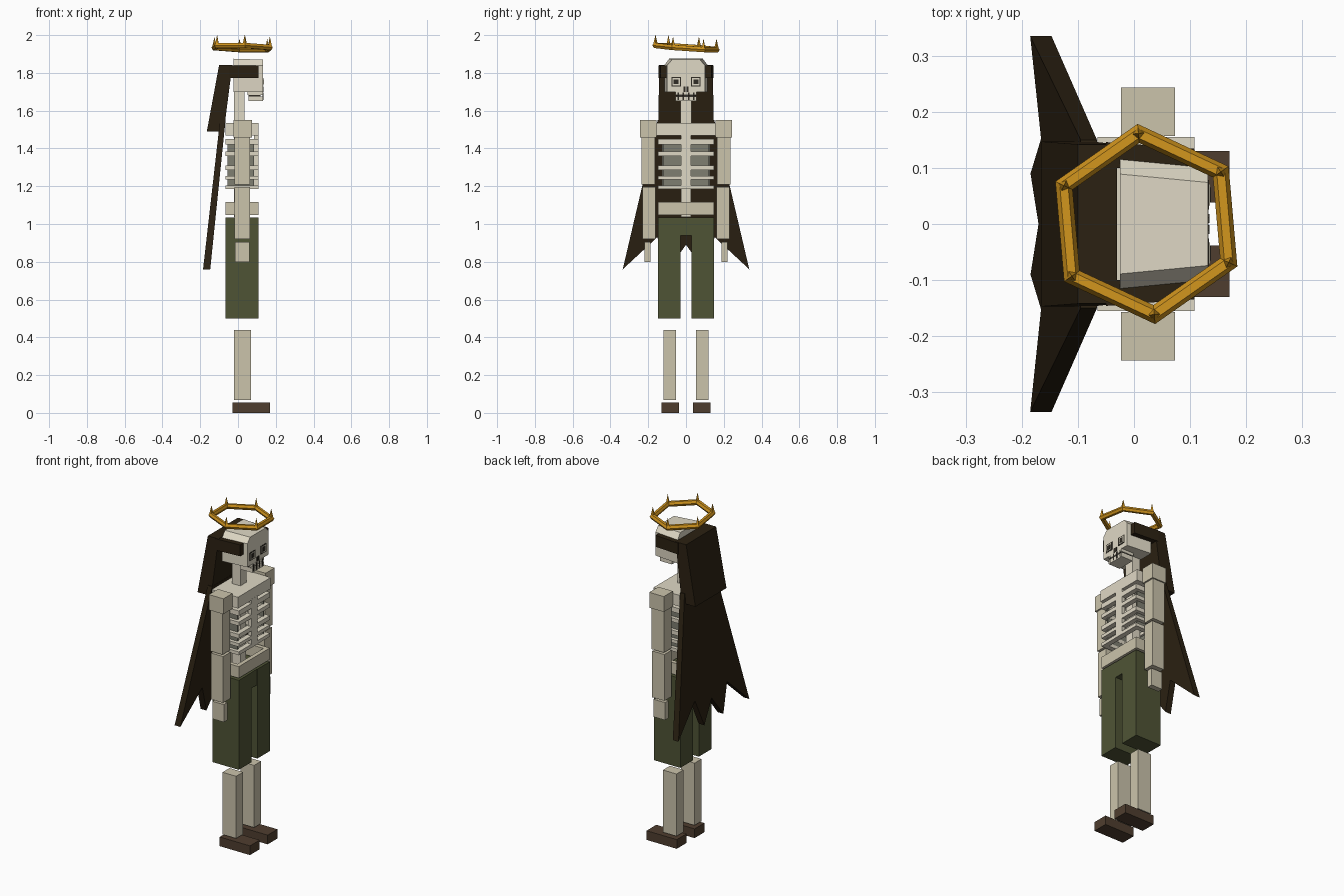
import bpy, bmesh, math
from mathutils import Vector, Matrix

if "Cube" in bpy.data.objects:
    bpy.data.objects.remove(bpy.data.objects["Cube"])


def material(name, rgb):
    m = bpy.data.materials.new(name)
    m.diffuse_color = (*rgb, 1)
    m.use_nodes = True
    m.node_tree.nodes["Principled BSDF"].inputs["Base Color"].default_value = m.diffuse_color
    return m


BONE = material("pale bone", (0.74, 0.69, 0.56))
LIMB = material("tan bone", (0.60, 0.55, 0.41))
GREY = material("shaded bone", (0.21, 0.21, 0.165))
GREEN = material("olive cloth", (0.078, 0.088, 0.036))
BOOT = material("brown leather", (0.078, 0.048, 0.028))
CAPE = material("dark cloth", (0.024, 0.015, 0.006))
GOLD = material("gold", (0.62, 0.29, 0.012))
BLACK = material("socket black", (0.03, 0.025, 0.018))


def finish(name, bm, mat):
    bmesh.ops.recalc_face_normals(bm, faces=bm.faces)
    me = bpy.data.meshes.new(name)
    bm.to_mesh(me)
    bm.free()
    me.materials.append(mat)
    ob = bpy.data.objects.new(name, me)
    bpy.context.collection.objects.link(ob)
    return ob


def add_box(bm, x, y, z):
    size = [b - a for a, b in (x, y, z)]
    mid = [(a + b) / 2 for a, b in (x, y, z)]
    bmesh.ops.create_cube(bm, size=1, matrix=Matrix.Translation(mid) @ Matrix.Diagonal((*size, 1)))


def box(name, x, y, z, mat):
    bm = bmesh.new()
    add_box(bm, x, y, z)
    return finish(name, bm, mat)


def pair(name, x, y, z, mat):
    box("left_" + name, x, y, z, mat)
    box("right_" + name, x, (-y[1], -y[0]), z, mat)


def ring(name, x, y, z, t, mat):
    """Hollow rectangular band."""
    bm = bmesh.new()
    (a, b), (c, d) = x, y
    for xs, ys in (((a, a + t), y), ((b - t, b), y),
                   ((a + t, b - t), (c, c + t)), ((a + t, b - t), (d - t, d))):
        add_box(bm, xs, ys, z)
    return finish(name, bm, mat)


def loft(name, sections, mat):
    """Closed skin through cross-sections with equal point counts."""
    bm = bmesh.new()
    rows = [[bm.verts.new(p) for p in s] for s in sections]
    for r, q in zip(rows, rows[1:]):
        for i in range(len(r)):
            j = (i + 1) % len(r)
            bm.faces.new((r[i], r[j], q[j], q[i]))
    bm.faces.new(rows[0])
    bm.faces.new(rows[-1])
    return finish(name, bm, mat)


# Legs and trousers
pair("boot", (-0.03, 0.17), (0.038, 0.13), (0, 0.055), BOOT)
pair("shin", (-0.02, 0.07), (0.052, 0.118), (0.068, 0.44), LIMB)
pair("trouser_leg", (-0.065, 0.108), (0.029, 0.147), (0.5, 1.035), GREEN)
box("trouser_seat", (-0.063, 0.106), (-0.029, 0.029), (0.94, 1.035), GREEN)

# Pelvis, spine and neck
TX, TY = (-0.065, 0.108), (-0.147, 0.147)
ring("pelvis", TX, TY, (1.048, 1.117), 0.025, LIMB)
box("spine", (-0.02, 0.035), (-0.027, 0.027), (1.037, 1.48), BONE)
box("neck", (-0.02, 0.035), (-0.028, 0.028), (1.53, 1.71), BONE)

# Rib cage
ribs = [(1.42, 1.45), (1.36, 1.383), (1.285, 1.31), (1.235, 1.255), (1.185, 1.205)]
for i, z in enumerate(ribs):
    ring(f"rib_{i + 1}", TX, TY, z, 0.03, BONE)
for i, (hi, lo) in enumerate(zip(ribs, ribs[1:])):
    gap = (lo[1], hi[0])
    box(f"rib_back_{i + 1}", (-0.055, -0.047), (-0.12, 0.12), gap, GREY)
    pair(f"rib_side_{i + 1}", (-0.055, 0.085), (0.118, 0.126), gap, GREY)
box("sternum", (0.085, 0.109), (-0.027, 0.027), (1.185, 1.475), BONE)
box("chest", TX, (-0.155, 0.155), (1.468, 1.535), BONE)

# Arms
pair("shoulder", (-0.023, 0.073), (0.157, 0.243), (1.458, 1.55), LIMB)
pair("upper_arm", (-0.018, 0.063), (0.165, 0.235), (1.21, 1.458), LIMB)
pair("forearm", (-0.018, 0.063), (0.162, 0.23), (0.92, 1.197), LIMB)
pair("hand", (-0.015, 0.06), (0.187, 0.22), (0.8, 0.905), LIMB)


# Skull: chamfered section tapering toward the face
def skull_section(x, w, top):
    half = [(w, 1.70), (w, 1.84), (w - 0.026, top)]
    return [(x, y, z) for y, z in half] + [(x, -y, z) for y, z in reversed(half)]


loft("skull", [skull_section(-0.025, 0.115, 1.875), skull_section(0.132, 0.1, 1.87)], BONE)
box("upper_jaw", (0.05, 0.133), (-0.055, 0.055), (1.683, 1.702), BONE)
box("lower_jaw", (0.055, 0.133), (-0.055, 0.055), (1.65, 1.676), BONE)
box("jaw_hinge", (0.055, 0.12), (-0.05, 0.05), (1.67, 1.69), BLACK)

# Face details
pair("eye_socket", (0.13, 0.1335), (0.026, 0.078), (1.728, 1.778), BLACK)
pair("eye_rim", (0.13, 0.135), (0.033, 0.071), (1.734, 1.772), BONE)
pair("pupil", (0.13, 0.137), (0.039, 0.065), (1.74, 1.766), BLACK)
pair("nostril", (0.13, 0.1345), (0.002, 0.012), (1.70, 1.728), BLACK)
for i in range(4):
    y = -0.042 + i * 0.028
    box(f"tooth_gap_{i + 1}", (0.13, 0.1345), (y - 0.004, y + 0.004), (1.656, 1.697), BLACK)


# Hood hanging down the back, with bands round the temples
def rect(x0, x1, w, z):
    return [(x0, -w, z), (x1, -w, z), (x1, w, z), (x0, w, z)]


loft("hood", [rect(-0.10, -0.03, 0.142, 1.842), rect(-0.165, -0.075, 0.147, 1.49)], CAPE)
for side, s in (("left", 1), ("right", -1)):
    loft(side + "_hood_band",
         [[(x, s * a, 1.772), (x, s * b, 1.772), (x, s * b, 1.84), (x, s * a, 1.84)]
          for x, a, b in ((-0.05, 0.1, 0.146), (0.108, 0.098, 0.134))], CAPE)


# Ragged cape: outline by y and z, leaning back as it falls
half_outline = [(0.0, 0.89), (0.09, 0.765), (0.152, 0.93), (0.335, 0.76), (0.15, 1.55)]
outline = half_outline + [(-y, z) for y, z in reversed(half_outline[1:])]


def lean(top, bottom, z):
    return bottom + (top - bottom) * (z - 0.76) / 0.79


loft("cape", [[(lean(a, b, z), y, z) for y, z in outline]
              for a, b in ((-0.095, -0.185), (-0.066, -0.147))], CAPE)

# Tilted six-sided crown with a spike on each corner
bm = bmesh.new()
corners = []
for k in range(6):
    a = math.radians(95 + 60 * k)
    d = Vector((math.cos(a), math.sin(a), 0))
    corners.append([bm.verts.new(d * (0.162 + 0.017 * math.cos(t)) + Vector((0, 0, 0.016 * math.sin(t))))
                    for t in (math.tau * j / 6 for j in range(6))])
    bmesh.ops.create_cone(bm, cap_ends=True, segments=4, radius1=0.012, radius2=0, depth=0.052,
                          matrix=Matrix.Translation(d * 0.162 + Vector((0, 0, 0.032)))
                          @ Matrix.Rotation(a, 4, 'Z'))
for k in range(6):
    r, q = corners[k], corners[(k + 1) % 6]
    for j in range(6):
        n = (j + 1) % 6
        bm.faces.new((r[j], r[n], q[n], q[j]))
for v in bm.verts:
    v.co.z += -0.07 * v.co.y - 0.03 * v.co.x
    v.co += Vector((0.022, 0, 1.934))
finish("crown", bm, GOLD)
